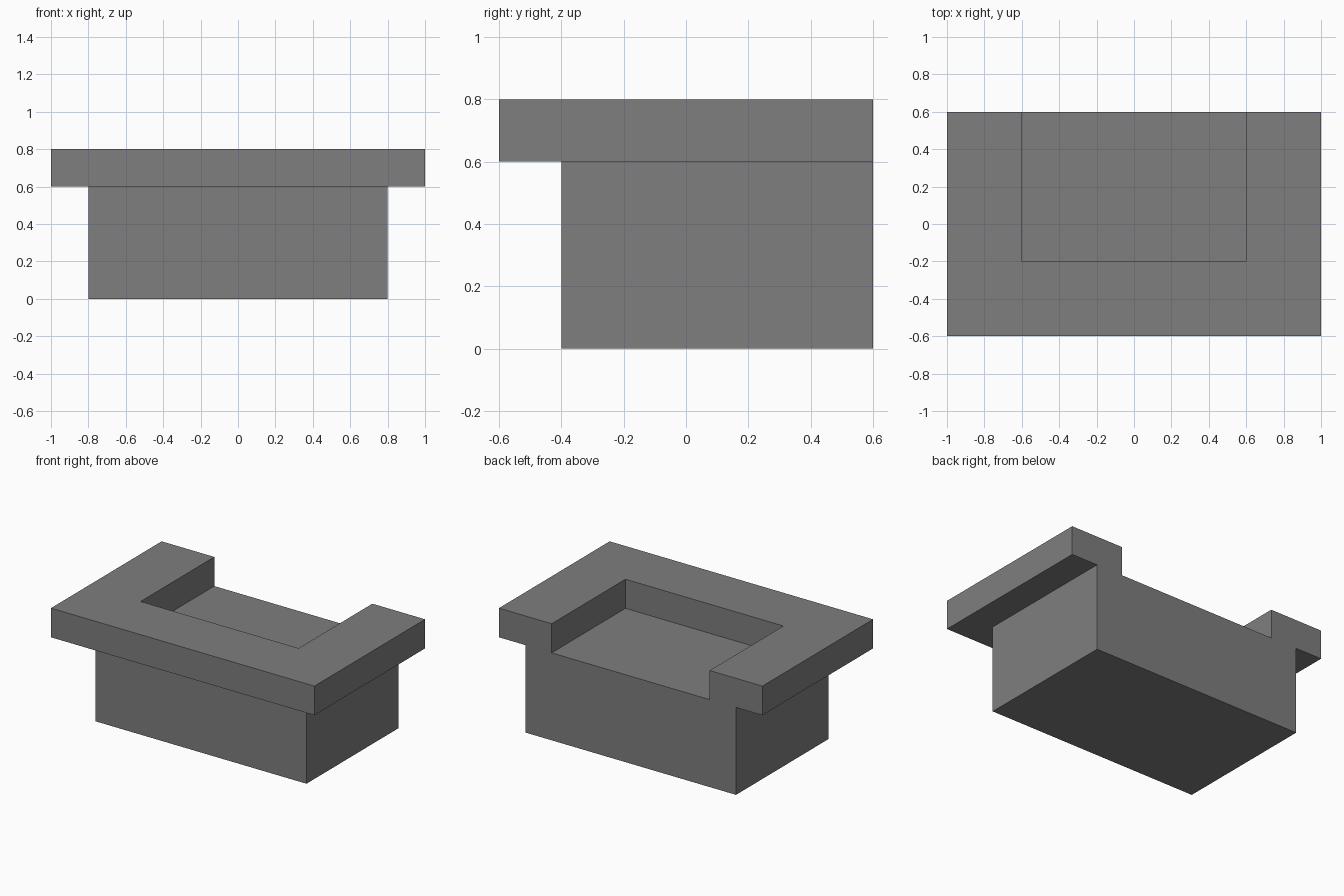
import bpy
import bmesh

default = bpy.data.objects.get("Cube")
if default:
    bpy.data.objects.remove(default, do_unlink=True)

grey = bpy.data.materials.new("mid_grey")
grey.use_nodes = True
colour = (0.21, 0.21, 0.21, 1)
grey.diffuse_color = colour
grey.node_tree.nodes["Principled BSDF"].inputs["Base Color"].default_value = colour


def prism(name, outline, bottom, top):
    """Extrude a plan outline between two heights."""
    bm = bmesh.new()
    face = bm.faces.new([bm.verts.new((x, y, bottom)) for x, y in outline])
    up = bmesh.ops.extrude_face_region(bm, geom=[face])["geom"]
    verts = [v for v in up if isinstance(v, bmesh.types.BMVert)]
    bmesh.ops.translate(bm, verts=verts, vec=(0, 0, top - bottom))
    bmesh.ops.recalc_face_normals(bm, faces=bm.faces)
    mesh = bpy.data.meshes.new(name)
    bm.to_mesh(mesh)
    bm.free()
    mesh.materials.append(grey)
    obj = bpy.data.objects.new(name, mesh)
    bpy.context.collection.objects.link(obj)
    return obj


def mirrored(half):
    """Complete a left-half outline across x = 0."""
    return half + [(-x, y) for x, y in reversed(half)]


# Solid base, flush with the rim at the back
prism("base", mirrored([(0.8, 0.6), (0.8, -0.4)]), 0, 0.6)

# U-shaped overhanging rim, open at the back
prism("rim", mirrored([(0.6, -0.2), (0.6, 0.6), (1, 0.6), (1, -0.6)]), 0.6, 0.8)
